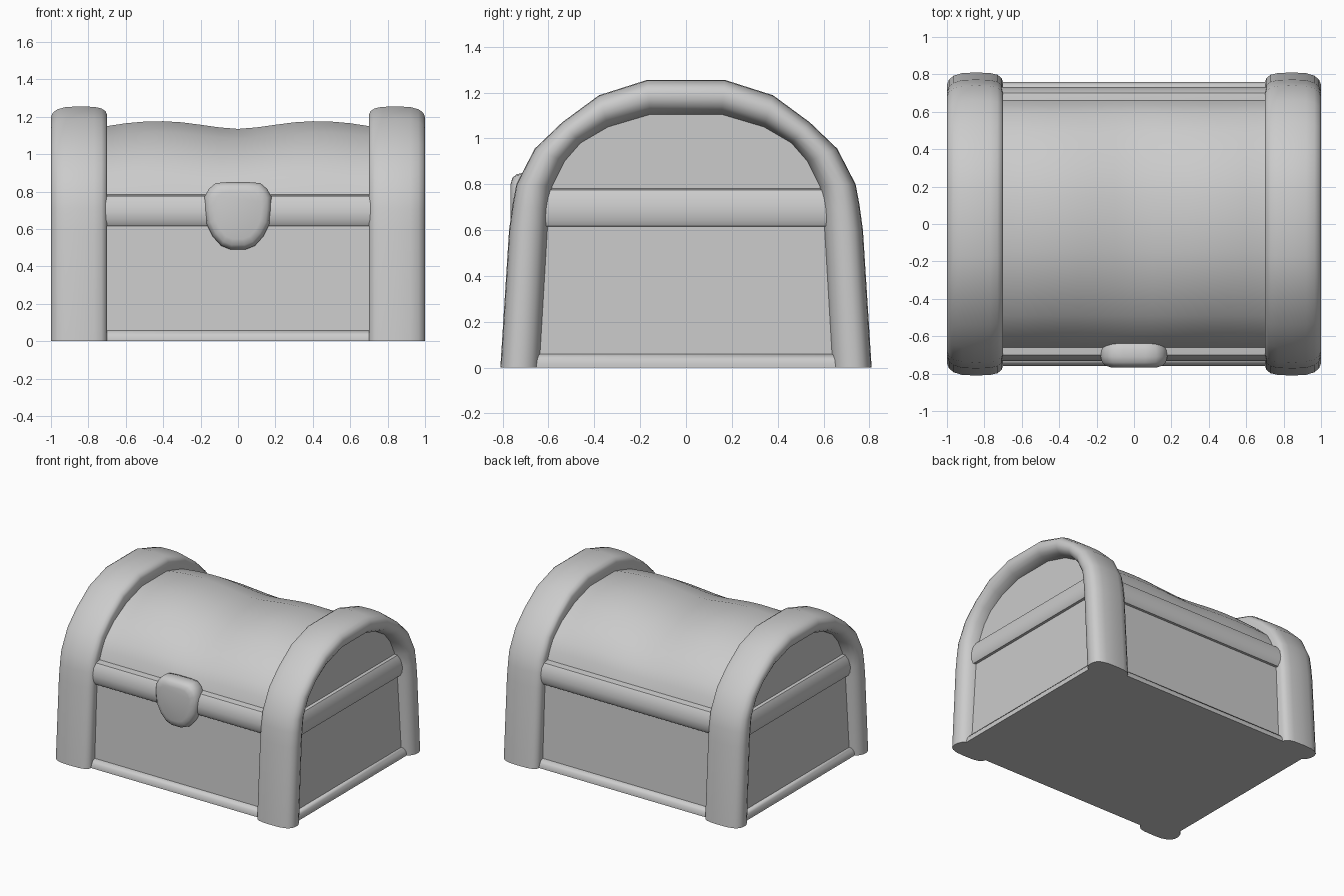
import bpy, bmesh

if "Cube" in bpy.data.objects:
    bpy.data.objects.remove(bpy.data.objects["Cube"])


def loft(name, rings, angle=0.7):
    """Skin a list of closed rings (lists of points), cap both ends, smooth."""
    bm = bmesh.new()
    loops = [[bm.verts.new(p) for p in ring] for ring in rings]
    n = len(loops[0])
    for a, b in zip(loops, loops[1:]):
        for i in range(n):
            j = (i + 1) % n
            bm.faces.new((a[i], a[j], b[j], b[i]))
    bm.faces.new(loops[0])
    bm.faces.new(loops[-1])
    bmesh.ops.recalc_face_normals(bm, faces=bm.faces)
    mesh = bpy.data.meshes.new(name)
    bm.to_mesh(mesh)
    bm.free()
    obj = bpy.data.objects.new(name, mesh)
    bpy.context.collection.objects.link(obj)
    bpy.ops.object.select_all(action='DESELECT')
    obj.select_set(True)
    bpy.context.view_layer.objects.active = obj
    bpy.ops.object.shade_smooth_by_angle(angle=angle)
    return obj


def box_stack(name, levels):
    """Stack of rectangles given as half width, half depth, height."""
    return loft(name, [[(-x, -y, z), (x, -y, z), (x, y, z), (-x, y, z)]
                       for x, y, z in levels])


def mirror_path(half):
    return half + [(-y, z) for y, z in reversed(half)]


# Lower box: base moulding, tapered body and the belt below the lid
box_stack("base_trim", [(.96, .76, 0), (.96, .76, .015), (.955, .752, .035),
                        (.94, .735, .055), (.92, .71, .06)])
box_stack("body", [(.925, .72, .03), (.915, .69, .65)])
box_stack("belt", [(.90, .67, .615), (.935, .71, .617), (.95, .728, .645),
                   (.953, .732, .69), (.945, .722, .74), (.925, .70, .775),
                   (.88, .65, .787)])

# Sagging barrel lid, whose end caps form the upper side panels
profile = mirror_path([(.665, -.04), (.66, 0), (.635, .17), (.595, .36),
                       (.49, .62), (.335, .85), (.15, 1)])
crest = [(0, 1.135), (.1, 1.143), (.2, 1.157), (.3, 1.17), (.4, 1.176),
         (.5, 1.174), (.6, 1.165), (.7, 1.15), (.905, 1.15)]
crest = [(-x, z) for x, z in reversed(crest[1:])] + crest
loft("lid", [[(x, y, .785 + h * (top - .785)) for y, h in profile]
             for x, top in crest])

# Rounded arch bands at both ends, swept between an outer and an inner path
outer = mirror_path([(.81, 0), (.772, .6), (.757, .71), (.74, .80),
                     (.66, .955), (.54, 1.07), (.38, 1.188), (.17, 1.255)])
inner = mirror_path([(.635, 0), (.603, .6), (.597, .69), (.585, .79),
                     (.53, .90), (.46, .98), (.34, 1.05), (.155, 1.105)])
section = [(.85, 0), (.92, .02), (.965, .10), (.99, .22), (1, .38), (1, .58),
           (.985, .77), (.96, .90), (.91, 1), (.70, 1), (.70, .30),
           (.708, .17), (.73, .07), (.77, .015)]
band = loft("arch_band", [[(x, yo + (yi - yo) * t, zo + (zi - zo) * t)
                           for x, t in section]
                          for (yo, zo), (yi, zi) in zip(outer, inner)])
mirror = band.modifiers.new("other_end", 'MIRROR')
mirror.use_axis = (True, False, False)

# Shield-shaped latch on the front
half = [(.06, .85), (.12, .845), (.155, .815), (.178, .775), (.178, .70),
        (.17, .63), (.135, .56), (.09, .51), (.04, .49)]
shield = half + [(-x, z) for x, z in reversed(half)]
layers = [(-.62, .78), (-.64, .92), (-.67, .99), (-.71, 1), (-.74, .96),
          (-.757, .87), (-.766, .70)]
loft("latch", [[(x * s, y, .68 + (z - .68) * s) for x, z in shield]
               for y, s in layers])
